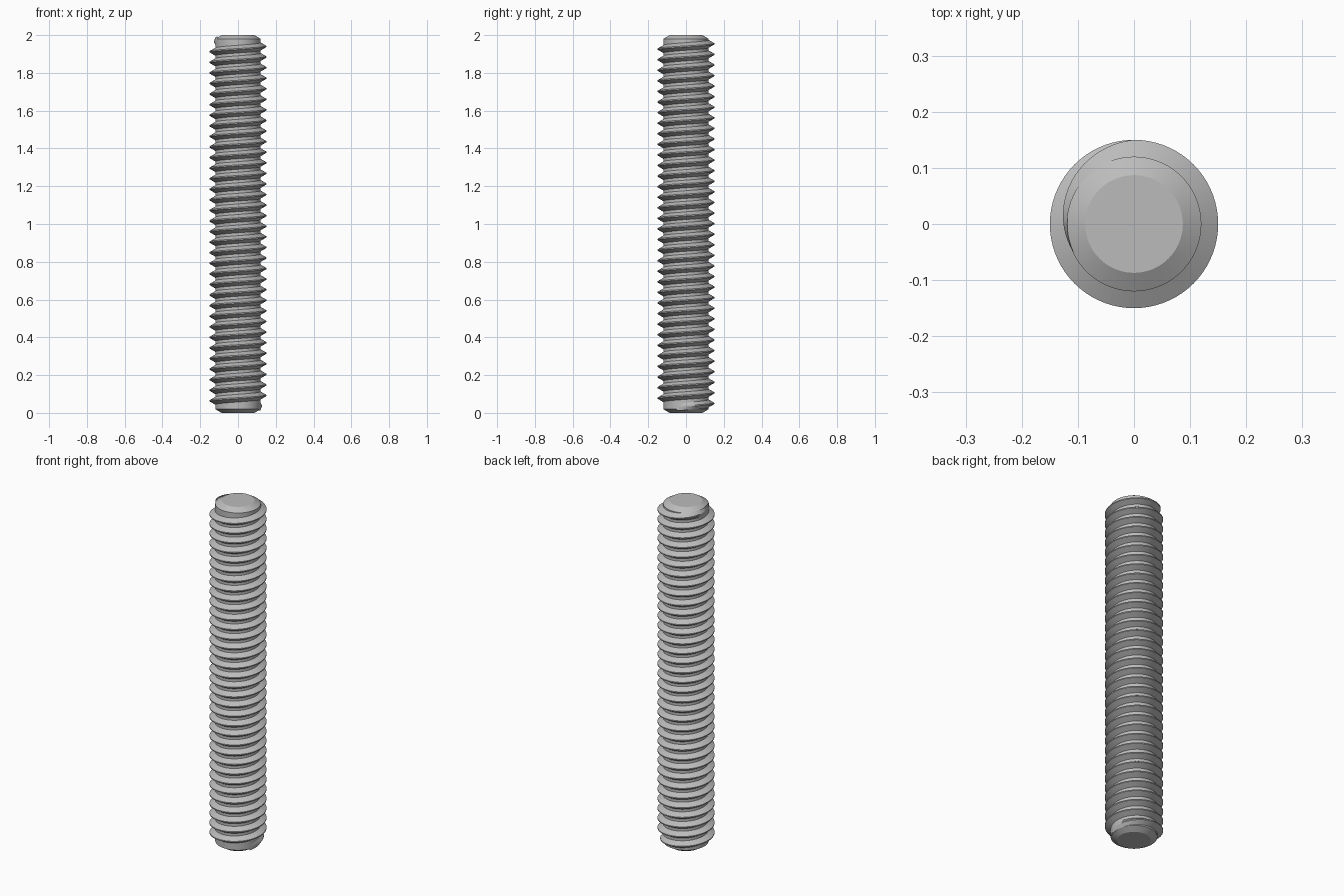
import bpy
import bmesh
import math

cube = bpy.data.objects.get("Cube")
if cube:
    bpy.data.objects.remove(cube)

LENGTH = 2.0
CORE_R = 0.12
CREST_R = 0.15
PITCH = 0.056
TURNS = 34
STEPS = 72                      # sections per turn
CREST_HALF = 0.003
ROOT_HALF = 0.021
START_Z = 0.05                  # height where the full thread begins, on +y
START_ANGLE = math.pi / 2
TAPER = math.radians(115)       # run-out at each end

steel = bpy.data.materials.new("steel_grey")
steel.use_nodes = True
colour = (0.5, 0.5, 0.5, 1)
steel.diffuse_color = colour
steel.node_tree.nodes["Principled BSDF"].inputs["Base Color"].default_value = colour


def finish(bm, name):
    """Turn a bmesh into a smooth shaded object with sharp edges kept."""
    bmesh.ops.recalc_face_normals(bm, faces=bm.faces)
    mesh = bpy.data.meshes.new(name)
    bm.to_mesh(mesh)
    bm.free()
    mesh.materials.append(steel)
    obj = bpy.data.objects.new(name, mesh)
    bpy.context.collection.objects.link(obj)
    bpy.ops.object.select_all(action='DESELECT')
    obj.select_set(True)
    bpy.context.view_layer.objects.active = obj
    bpy.ops.object.shade_smooth_by_angle(angle=math.radians(20))
    return obj


def bridge(bm, a, b, closed):
    """Quads between two rows of vertices."""
    n = len(a)
    for i in range(n if closed else n - 1):
        j = (i + 1) % n
        bm.faces.new((a[i], a[j], b[j], b[i]))


# Core rod with a chamfer at both ends
def build_core():
    bm = bmesh.new()
    sides = 96
    profile = [(0.087, 0), (CORE_R, 0.02), (CORE_R, LENGTH - 0.02), (0.087, LENGTH)]
    rings = []
    for r, z in profile:
        angles = [math.tau * i / sides for i in range(sides)]
        rings.append([bm.verts.new((r * math.cos(a), r * math.sin(a), z)) for a in angles])
    for low, high in zip(rings, rings[1:]):
        bridge(bm, low, high, True)
    bm.faces.new(rings[0])
    bm.faces.new(rings[-1])
    return finish(bm, "core_rod")


# Right-handed helical ridge that fades into the core at both ends
def build_thread():
    bm = bmesh.new()
    full = TURNS * math.tau
    step = math.tau / STEPS
    extra = math.ceil(TAPER / step)
    root = CORE_R - 0.001
    rows = []
    for i in range(-extra, TURNS * STEPS + extra + 1):
        t = i * step
        outside = max(-t, t - full, 0)
        fade = max(0, 1 - outside / TAPER)
        crest = root + (CREST_R - root) * fade
        angle = START_ANGLE + t
        z = START_Z + PITCH * t / math.tau
        section = [(root, -ROOT_HALF), (crest, -CREST_HALF),
                   (crest, CREST_HALF), (root, ROOT_HALF)]
        rows.append([bm.verts.new((r * math.cos(angle), r * math.sin(angle), z + dz))
                     for r, dz in section])
    for a, b in zip(rows, rows[1:]):
        bridge(bm, a, b, False)
    return finish(bm, "screw_thread")


build_core()
build_thread()
